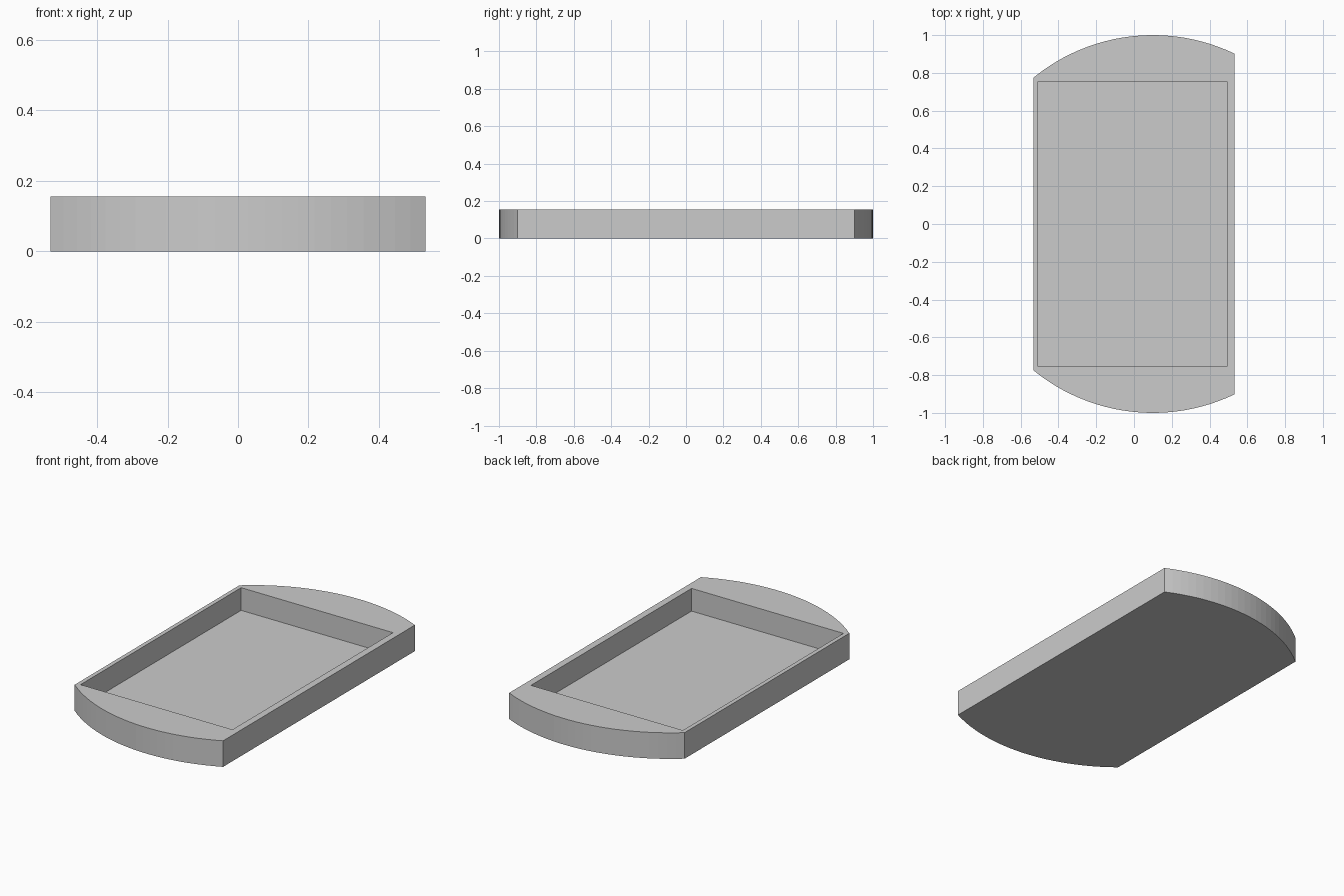
import bpy
import bmesh
import math

if "Cube" in bpy.data.objects:
    bpy.data.objects.remove(bpy.data.objects["Cube"], do_unlink=True)

HEIGHT = 0.155
FLOOR = 0.02
HALF_WIDTH = 0.533
ARC_CENTRE = 0.1
ARC_STEPS = 24

grey = bpy.data.materials.new("plain_grey")
grey.use_nodes = True
colour = (0.6, 0.6, 0.6, 1)
grey.diffuse_color = colour
grey.node_tree.nodes["Principled BSDF"].inputs["Base Color"].default_value = colour


def prism(name, outline, bottom, top):
    """Extrude a counter-clockwise outline upwards into a solid."""
    bm = bmesh.new()
    face = bm.faces.new([bm.verts.new((x, y, bottom)) for x, y in outline])
    result = bmesh.ops.extrude_face_region(bm, geom=[face], use_keep_orig=True)
    raised = [v for v in result["geom"] if isinstance(v, bmesh.types.BMVert)]
    bmesh.ops.translate(bm, verts=raised, vec=(0, 0, top - bottom))
    bmesh.ops.recalc_face_normals(bm, faces=bm.faces)
    mesh = bpy.data.meshes.new(name)
    bm.to_mesh(mesh)
    bm.free()
    mesh.materials.append(grey)
    obj = bpy.data.objects.new(name, mesh)
    bpy.context.collection.objects.link(obj)
    return obj


# Tray body: a unit disc trimmed by two straight sides
start = math.acos(HALF_WIDTH - ARC_CENTRE)
end = math.acos(-HALF_WIDTH - ARC_CENTRE)
angles = [start + (end - start) * i / ARC_STEPS for i in range(ARC_STEPS + 1)]
back = [(ARC_CENTRE + math.cos(a), math.sin(a)) for a in angles]
front = [(x, -y) for x, y in reversed(back)]
tray = prism("tray", back + front, 0, HEIGHT)

# Rectangular pocket, open at the top
left, right, depth = 0.492, -0.508, 0.755
pocket = [(right, -depth), (left, -depth), (left, depth), (right, depth)]
cutter = prism("pocket_cutter", pocket, FLOOR, HEIGHT + 0.1)
cutter.hide_render = True

cut = tray.modifiers.new("pocket", "BOOLEAN")
cut.operation = "DIFFERENCE"
cut.solver = "EXACT"
cut.object = cutter
bpy.context.view_layer.objects.active = tray
tray.select_set(True)
bpy.ops.object.modifier_apply(modifier=cut.name)
bpy.data.objects.remove(cutter, do_unlink=True)
